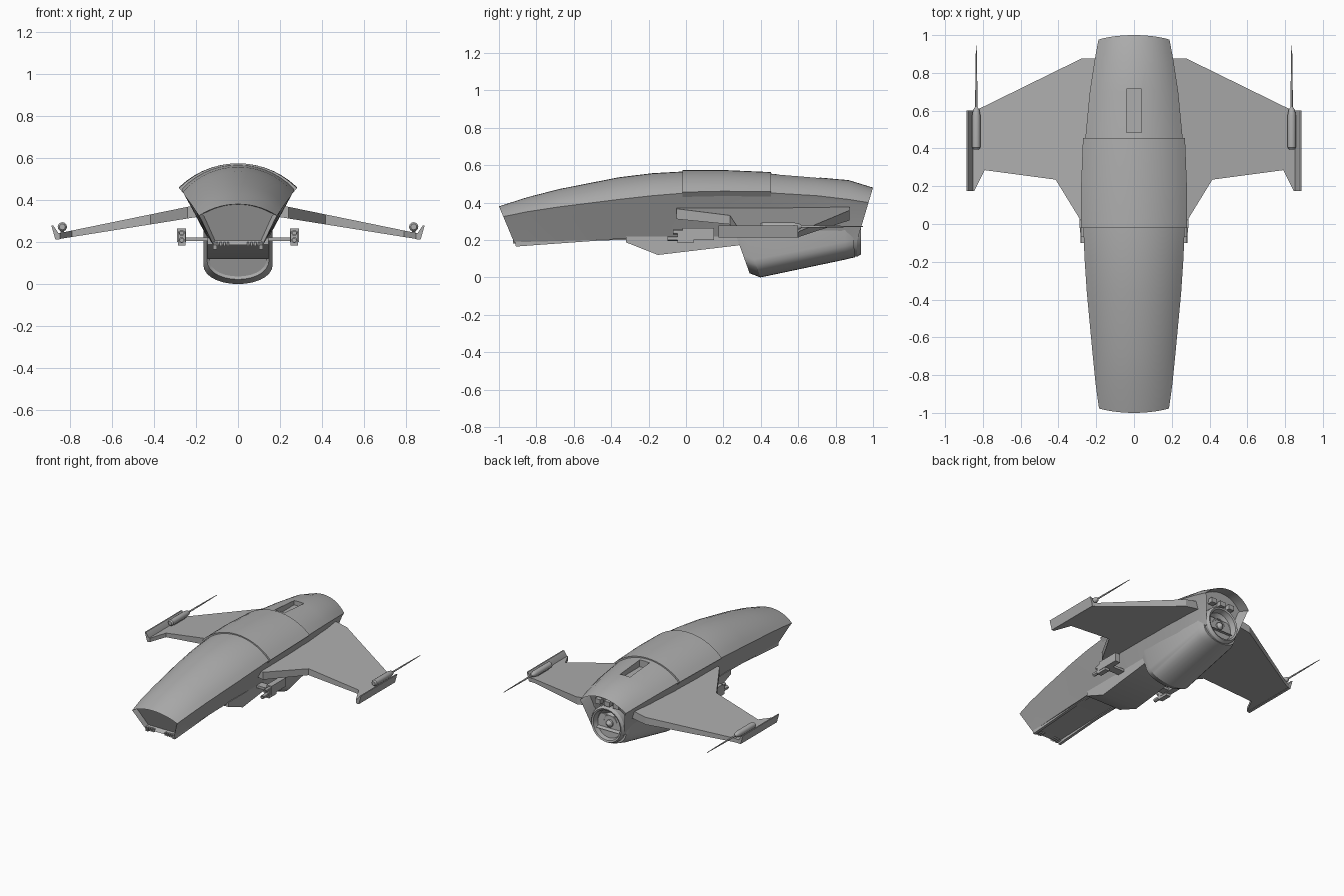
import bpy, bmesh, math
from mathutils import Matrix, Vector

if "Cube" in bpy.data.objects:
    bpy.data.objects.remove(bpy.data.objects["Cube"])

grey = bpy.data.materials.new("hull grey")
grey.diffuse_color = (0.42, 0.42, 0.42, 1)
grey.use_nodes = True
grey.node_tree.nodes["Principled BSDF"].inputs["Base Color"].default_value = grey.diffuse_color


def finish(bm, name, angle=30):
    bmesh.ops.recalc_face_normals(bm, faces=bm.faces[:])
    me = bpy.data.meshes.new(name)
    bm.to_mesh(me)
    bm.free()
    me.materials.append(grey)
    ob = bpy.data.objects.new(name, me)
    bpy.context.collection.objects.link(ob)
    smooth(ob, angle)
    return ob


def smooth(ob, angle=30):
    bpy.ops.object.select_all(action='DESELECT')
    ob.select_set(True)
    bpy.context.view_layer.objects.active = ob
    bpy.ops.object.shade_smooth_by_angle(angle=math.radians(angle))


def loft(rings, closed_caps=True):
    """Skin a list of equal-length point rings; returns bmesh and caps."""
    bm = bmesh.new()
    vs = [[bm.verts.new(p) for p in r] for r in rings]
    n = len(vs[0])
    for a, b in zip(vs, vs[1:]):
        for i in range(n):
            j = (i + 1) % n
            bm.faces.new((a[i], a[j], b[j], b[i]))
    caps = [bm.faces.new(vs[0]), bm.faces.new(vs[-1])] if closed_caps else []
    bmesh.ops.recalc_face_normals(bm, faces=bm.faces[:])
    return bm, caps


def box(name, x0, x1, y0, y1, z0, z1):
    ring = [(x0, z0), (x1, z0), (x1, z1), (x0, z1)]
    bm, _ = loft([[(x, y, z) for x, z in ring] for y in (y0, y1)])
    return finish(bm, name)


def prism_x(name, profile, x0, x1):
    bm, _ = loft([[(x, y, z) for y, z in profile] for x in (x0, x1)])
    return finish(bm, name)


def lathe(name, profile, cx, cz, n=24):
    """Turn (radius, y) points about an axis along y."""
    rings = [[(cx + r * math.cos(2 * math.pi * i / n), y,
               cz + r * math.sin(2 * math.pi * i / n)) for i in range(n)]
             for r, y in profile]
    bm, _ = loft(rings)
    return finish(bm, name)


# Fuselage stations: y, half width, top z, edge z, bottom half width, bottom z
ST = [(-1, .185, .38, .325, .117, .185), (-.85, .203, .428, .351, .12, .19),
      (-.68, .22, .472, .377, .125, .195), (-.36, .25, .535, .417, .13, .205),
      (-.18, .262, .557, .437, .133, .205), (-.02, .268, .566, .45, .135, .2),
      (.2, .268, .566, .455, .135, .2), (.45, .258, .555, .452, .135, .2),
      (.7, .234, .535, .437, .135, .2), (.87, .208, .52, .417, .132, .2),
      (1, .188, .48, .40, .13, .2)]


def arc(w, zt, ze, n=14):
    """Crown of the shell from left edge to right edge (circular arc)."""
    h = zt - ze
    r = (w * w + h * h) / (2 * h)
    a = math.asin(w / r)
    return [(r * math.sin(-a + 2 * a * i / n),
             zt - r + r * math.cos(-a + 2 * a * i / n)) for i in range(n + 1)]


def hull_ring(y, w, zt, ze, wb, zb):
    sec = arc(w, zt, ze) + [(w - .012, ze - .022), (wb, zb),
                            (-wb, zb), (-w + .012, ze - .022)]
    lean = {-1: .42, 1: -.3}.get(y, 0)      # raked nose and tail
    return [(x, y + (zt - z) * lean, z) for x, z in sec]


bm, (nose, tail) = loft([hull_ring(*s) for s in ST])
bmesh.ops.inset_individual(bm, faces=[nose], thickness=.014, depth=-.03)
bmesh.ops.inset_individual(bm, faces=[tail], thickness=.016, depth=-.08)
hull = finish(bm, "fuselage")

# Recessed slot in the spine
cutter = box("slot_cutter", -.04, .04, .485, .715, .50, .7)
cutter.hide_render = True
mod = hull.modifiers.new("slot", 'BOOLEAN')
mod.operation = 'DIFFERENCE'
mod.solver = 'EXACT'
mod.object = cutter
bpy.context.view_layer.objects.active = hull
bpy.ops.object.modifier_apply(modifier="slot")
bpy.data.objects.remove(cutter)
smooth(hull)

# Raised armour panel wrapped over the middle of the shell
rings = []
for y, w, zt, ze, wb, zb in [(-.02,) + ST[5][1:], ST[6], (.455,) + ST[7][1:]]:
    outer = arc(w + .012, zt + .008, ze + .006)
    inner = arc(w - .01, zt - .02, ze - .02)
    rings.append([(x, y, z) for x, z in outer + inner[::-1]])
bm, _ = loft(rings)
finish(bm, "top_panel")

# Belly fairing
prism_x("belly_fairing", [(-.32, .22), (-.32, .187), (-.15, .12),
                          (.27, .17), (.32, .18), (.32, .22)], -.145, .145)

# Engine pod under the tail: y at z=0.3, rake, half width, bottom z
rings = []
for y, lean, w, zb in [(.24, .36, .148, .022), (.29, .36, .165, .0),
                       (.85, 0, .152, .095), (.885, .1, .135, .108)]:
    knee = zb + .095
    u = [(-w * math.cos(math.pi * i / 14),
          knee - (knee - zb) * math.sin(math.pi * i / 14) ** .9)
         for i in range(15)]
    sec = [(-w, .3)] + u + [(w, .3)]
    rings.append([(x, y + (.3 - z) * lean, z) for x, z in sec])
bm, (front, _) = loft(rings)
bmesh.ops.inset_individual(bm, faces=[front], thickness=.012, depth=-.008)
finish(bm, "engine_pod")

# Nozzle with centre cone
lathe("engine_nozzle", [(.134, .8), (.134, .915), (.122, .935), (.11, .93),
                        (.1, .89), (.07, .865), (.058, .89), (.05, .89),
                        (.045, .86), (.03, .86), (.026, .9), (.004, .925)],
      0, .245, 32)
for i, x in enumerate((-.075, 0, .075)):
    box(f"tail_vent_{i}", x - .022, x + .022, .85, .93, .385, .42)

# Nose intake teeth
for s in (-1, 1):
    for i in range(4):
        x = s * (.048 + .017 * i)
        box(f"nose_tooth_{s}_{i}", x - .005, x + .005, -.925, -.88, .18, .2)

for s, side in ((-1, "left"), (1, "right")):
    # Rails along the underside of the nose
    prism_x(f"nose_rail_{side}", [(-.91, .165), (-.915, .2), (-.32, .215),
                                  (-.32, .2), (-.45, .198)],
            s * .1, s * .12)

    # Drooping tapered wing
    plan = [(.14, -.05), (.24, -.05), (.415, .235), (.79, .285),
            (.845, .175), (.862, .175), (.862, .6), (.82, .61),
            (.28, .875), (.14, .875)]

    def top(x):
        return .365 - (x - .25) * .205

    def thick(x):
        return .055 - (x - .25) * .045

    bm, _ = loft([[(s * x, y, top(x)) for x, y in plan],
                  [(s * x, y, top(x) - thick(x)) for x, y in plan]])
    finish(bm, f"wing_{side}", 15)

    # Upturned wing tip plate
    sec = [(.848, .212), (.868, .212), (.887, .278), (.878, .278), (.852, .24)]
    bm, _ = loft([[(s * x, y, z) for x, z in sec] for y in (.175, .6)])
    finish(bm, f"wing_tip_{side}")

    # Tip cannon with rearward barrel
    lathe(f"tip_cannon_{side}", [(.014, .395), (.022, .405), (.022, .575),
                                 (.016, .605), (.006, .62), (.005, .78),
                                 (.002, .945)], s * .835, .272, 16)
    box(f"cannon_mount_{side}", s * .826, s * .844, .43, .56, .235, .262)

    # Twin-barrel gun slung on a strut beside the belly
    box(f"gun_strut_{side}", s * .12, s * .26, .01, .07, .204, .222)
    box(f"gun_body_{side}", s * .247, s * .289, -.02, .15, .2, .264)
    box(f"gun_block_{side}", s * .25, s * .286, -.045, .04, .183, .25)
    for i, (z, y0) in enumerate(((.243, -.07), (.208, -.1))):
        lathe(f"gun_barrel_{side}_{i}", [(.008, y0 + .03), (.008, y0),
                                         (.014, y0), (.014, -.02)],
              s * .268, z, 12)
